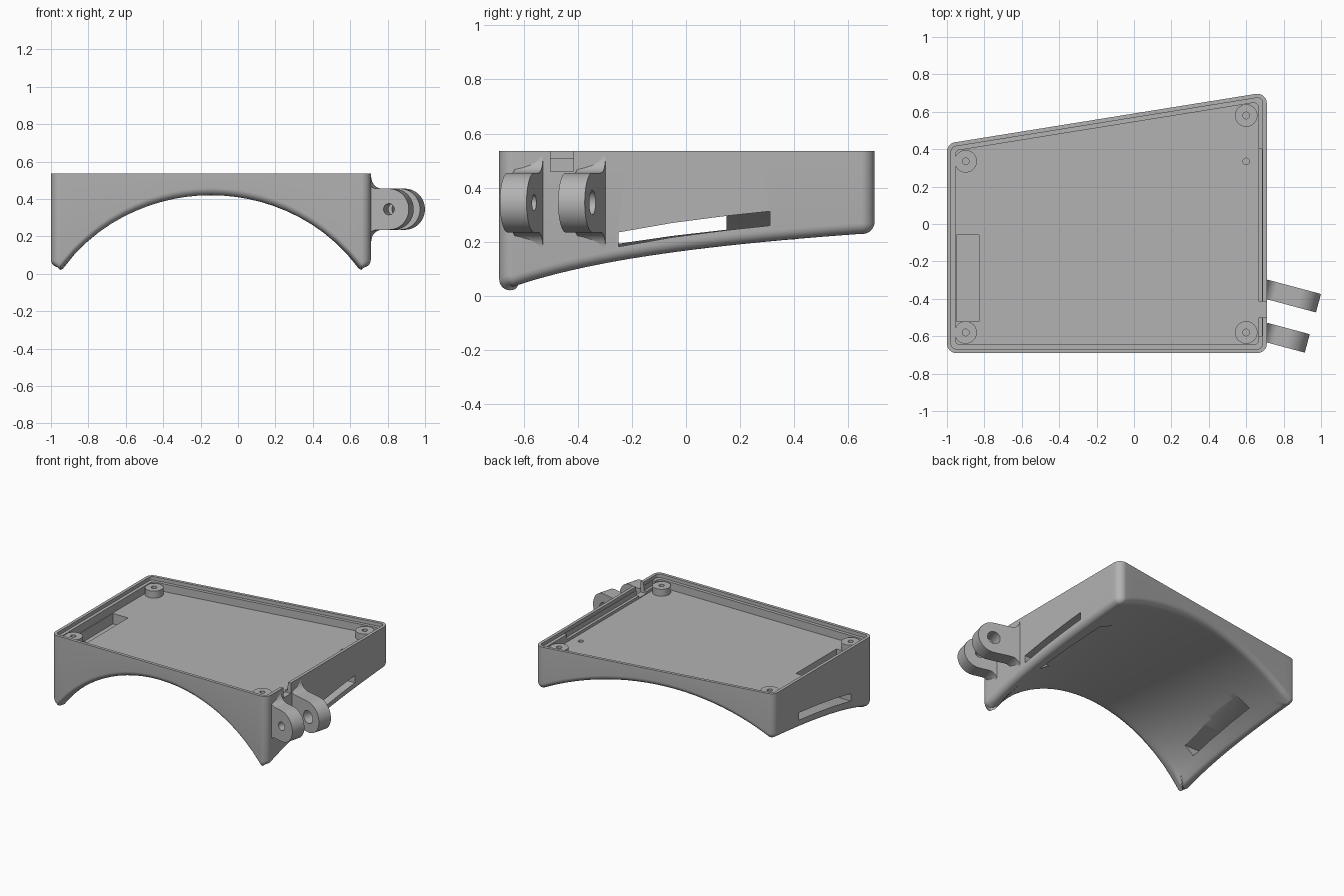
import bpy, bmesh, math
from mathutils import Vector, Matrix

if "Cube" in bpy.data.objects:
    bpy.data.objects.remove(bpy.data.objects["Cube"])

grey = bpy.data.materials.new("plain grey")
grey.use_nodes = True
grey.diffuse_color = (0.45, 0.45, 0.45, 1)
grey.node_tree.nodes["Principled BSDF"].inputs["Base Color"].default_value = (0.45, 0.45, 0.45, 1)

TOP, FLOOR, APEX, ROUND = 0.535, 0.455, 0.42, 0.04
CORNERS = [Vector(c) for c in ((-1, -0.69), (0.71, -0.69), (0.71, 0.705), (-1, 0.43))]


# ---- helpers ----
def loft(name, loops):
    """Closed solid through a list of equal-length loops."""
    bm = bmesh.new()
    rows = [[bm.verts.new(p) for p in loop] for loop in loops]
    n = len(rows[0])
    for a, b in zip(rows, rows[1:]):
        for i in range(n):
            j = (i + 1) % n
            bm.faces.new((a[i], a[j], b[j], b[i]))
    bm.faces.new(rows[0][::-1])
    bm.faces.new(rows[-1])
    bmesh.ops.recalc_face_normals(bm, faces=bm.faces)
    mesh = bpy.data.meshes.new(name)
    bm.to_mesh(mesh)
    bm.free()
    mesh.materials.append(grey)
    obj = bpy.data.objects.new(name, mesh)
    bpy.context.collection.objects.link(obj)
    return obj


def prism(name, pts, z0, z1):
    return loft(name, [[(p[0], p[1], z) for p in pts] for z in (z0, z1)])


def box(x0, x1, y0, y1, z0, z1):
    return prism("cutter", [(x0, y0), (x1, y0), (x1, y1), (x0, y1)], z0, z1)


def disc(x, y, r, z0, z1, name="cutter"):
    ring = [(x + r * math.cos(k * math.tau / 40), y + r * math.sin(k * math.tau / 40)) for k in range(40)]
    return prism(name, ring, z0, z1)


def cut(obj, cutters):
    for c in cutters:
        c.hide_render = True
        m = obj.modifiers.new("cut", 'BOOLEAN')
        m.operation, m.solver, m.object = 'DIFFERENCE', 'EXACT', c
    bpy.context.view_layer.update()
    dg = bpy.context.evaluated_depsgraph_get()
    mesh = bpy.data.meshes.new_from_object(obj.evaluated_get(dg))
    obj.modifiers.clear()
    obj.data = mesh
    for c in cutters:
        bpy.data.objects.remove(c)


def outline(inset, radius=0.05, arc=8, steps=24):
    """Rounded plan outline of the case, moved inward."""
    rho = max(radius - inset, 0.004)
    normals = []
    for i in range(4):
        e = (CORNERS[(i + 1) % 4] - CORNERS[i]).normalized()
        normals.append(Vector((-e.y, e.x)))
    arcs = []
    for i, c in enumerate(CORNERS):
        n1, n2 = normals[i - 1], normals[i]
        centre = c + (inset + rho) * (n1 + n2) / (1 + n1.dot(n2))
        arcs.append([centre - rho * n1.lerp(n2, k / arc).normalized() for k in range(arc + 1)])
    pts = []
    for i in range(4):
        a, b = arcs[i][-1], arcs[(i + 1) % 4][0]
        pts += arcs[i] + [a.lerp(b, k / steps) for k in range(1, steps)]
    return pts


def arch(p):
    """Underside height: a cone that widens towards the back."""
    r = 1.40 + 0.62 * p.y
    return APEX - r + math.sqrt(max(r * r - (p.x + 0.145) ** 2, 0.001))


# ---- case body: walls, rolled lower edge, arched underside ----
wall, inner = outline(0), outline(0.05)
N, ARC = len(wall), 8
rings = [[] for _ in range(ARC + 1)]
cache = {}
for i in range(N):
    z0 = arch(wall[i])
    s = (arch(inner[i]) - z0) / 0.05
    h = math.sqrt(1 + s * s)
    c = z0 + s * ROUND + ROUND * h
    end = math.tau - math.atan2(1, s)
    for k in range(ARC + 1):
        a = math.pi + (end - math.pi) * k / ARC
        d = round(ROUND * (1 + math.cos(a)), 4)
        if d not in cache:
            cache[d] = outline(d)
        p = cache[d][i]
        rings[k].append((p.x, p.y, max(0, c + ROUND * math.sin(a))))
loops = [[(p.x, p.y, TOP) for p in wall]] + rings
hub = Vector((-0.145, -0.06))
for k in range(23, 0, -1):
    ring = [hub.lerp(Vector(p[:2]), k / 24) for p in rings[-1]]
    loops.append([(p.x, p.y, arch(p)) for p in ring])
body = loft("case_body", loops)


# ---- cavity, lid ledge, floor pocket, wall notch and strap slots ----
def strap_slot(x0, x1, path):
    poly = path + [(y, z + 0.053) for y, z in reversed(path)]
    return loft("cutter", [[(x, y, z) for y, z in poly] for x in (x0, x1)])


cut(body, [
    prism("cutter", outline(0.045, 0.07), FLOOR, 0.7),
    prism("cutter", outline(0.022), 0.51, 0.7),
    box(0.6, 0.685, -0.6, 0.4, 0.475, 0.7),
    box(0.6, 0.8, -0.5, -0.415, 0.46, 0.7),
    box(-0.95, -0.83, -0.52, -0.06, 0.38, 0.5),
    disc(0.6, 0.335, 0.017, 0.41, 0.5),
    strap_slot(0.2, 0.8, [(-0.25, 0.182), (-0.05, 0.217), (0.15, 0.243), (0.31, 0.26)]),
    strap_slot(-1.1, -0.5, [(-0.44, 0.157), (-0.25, 0.193), (-0.05, 0.222), (0.15, 0.245)]),
])

# ---- screw posts ----
parts = [body]
for name, x, y in (("front_left_post", 0.6, -0.58), ("back_left_post", 0.6, 0.58),
                   ("front_right_post", -0.9, -0.58), ("back_right_post", -0.9, 0.335)):
    post = disc(x, y, 0.06, FLOOR - 0.01, 0.505, name)
    cut(post, [disc(x, y, 0.018, 0.46, 0.6)])
    parts.append(post)


# ---- hinge lugs: round end, flared root, pin hole ----
def lug(name, x, y, hole):
    r, flare, tilt = 0.11, 0.06, math.radians(15)
    root = -(x - 0.70) / math.cos(tilt)
    side = [(root + flare * (1 - math.cos(k * math.pi / 16)),
             r + flare * (1 - math.sin(k * math.pi / 16))) for k in range(9)]
    end = [(r * math.sin(k * math.pi / 24), r * math.cos(k * math.pi / 24)) for k in range(25)]
    profile = side + end + [(u, -w) for u, w in reversed(side)]
    place = Matrix.Translation((x, y, 0.345)) @ Matrix.Rotation(-tilt, 4, 'Z')
    obj = loft(name, [[place @ Vector((u, v, w)) for u, w in profile] for v in (-0.051, 0.051)])
    pin = [(hole * math.cos(k * math.tau / 32), hole * math.sin(k * math.tau / 32)) for k in range(32)]
    cut(obj, [loft("cutter", [[place @ Vector((u, v, w)) for u, w in pin] for v in (-0.2, 0.2)])])
    parts.append(obj)


lug("front_lug", 0.82, -0.61, 0.03)
lug("back_lug", 0.88, -0.395, 0.045)

# ---- smooth curves, sharp edges ----
bpy.ops.object.select_all(action='DESELECT')
for p in parts:
    p.select_set(True)
bpy.context.view_layer.objects.active = body
bpy.ops.object.shade_smooth_by_angle(angle=math.radians(30))
